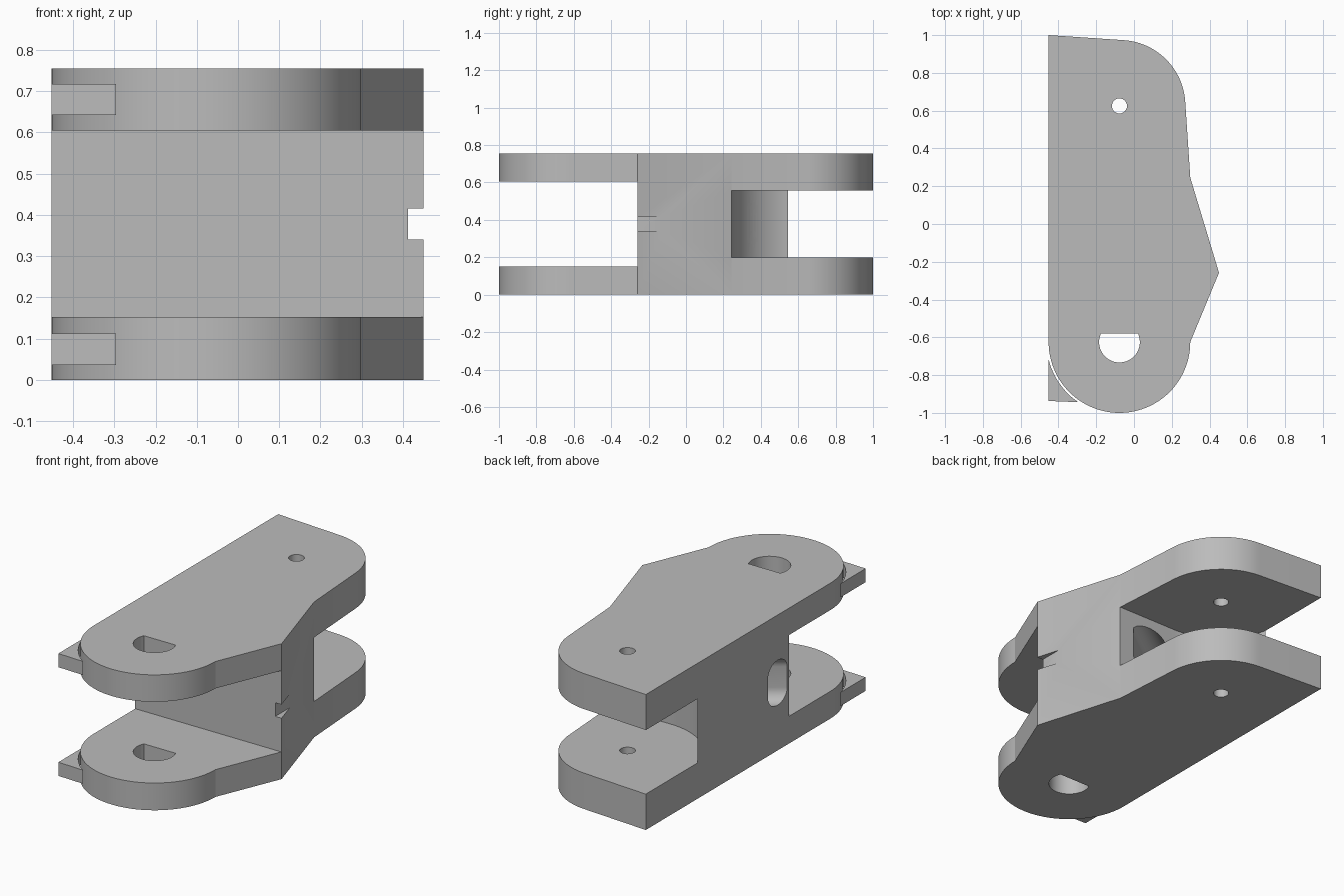
import bpy, bmesh, math
from mathutils import Vector, Matrix

if "Cube" in bpy.data.objects:
    bpy.data.objects.remove(bpy.data.objects["Cube"], do_unlink=True)

HEIGHT = 0.755
MID = HEIGHT / 2
FRONT = (-0.077, -0.625)   # front pivot centre
REAR = (-0.077, 0.625)     # rear pivot centre

grey = bpy.data.materials.new("plain grey")
grey.use_nodes = True
grey.diffuse_color = (0.5, 0.5, 0.5, 1)
grey.node_tree.nodes["Principled BSDF"].inputs["Base Color"].default_value = (0.5, 0.5, 0.5, 1)


def arc(centre, r, a0, a1, n=24):
    angles = [math.radians(a0 + (a1 - a0) * i / n) for i in range(n + 1)]
    return [(centre[0] + r * math.cos(a), centre[1] + r * math.sin(a)) for a in angles]


def prism(name, outline, z0, z1, matrix=None):
    """Extrude a flat outline from z0 to z1, then optionally place it."""
    bm = bmesh.new()
    face = bm.faces.new([bm.verts.new((x, y, z0)) for x, y in outline])
    top = bmesh.ops.extrude_face_region(bm, geom=[face])["geom"]
    bmesh.ops.translate(bm, vec=(0, 0, z1 - z0),
                        verts=[v for v in top if isinstance(v, bmesh.types.BMVert)])
    if matrix:
        bm.transform(matrix)
    bmesh.ops.recalc_face_normals(bm, faces=bm.faces)
    mesh = bpy.data.meshes.new(name)
    bm.to_mesh(mesh)
    bm.free()
    mesh.materials.append(grey)
    obj = bpy.data.objects.new(name, mesh)
    bpy.context.collection.objects.link(obj)
    return obj


def passage(name, outline, start, end):
    """Extrude an outline along the line from start to end."""
    start, end = Vector(start), Vector(end)
    way = end - start
    matrix = Matrix.Translation(start) @ way.to_track_quat('Z', 'Y').to_matrix().to_4x4()
    return prism(name, outline, 0, way.length, matrix)


def box(x0, x1, y0, y1):
    return [(x0, y0), (x1, y0), (x1, y1), (x0, y1)]


def circle(centre, r, n=24):
    return arc(centre, r, 0, 360, n)[:-1]


def activate(obj):
    bpy.ops.object.select_all(action='DESELECT')
    obj.select_set(True)
    bpy.context.view_layer.objects.active = obj


def cut(obj, cutter):
    cutter.hide_render = True
    mod = obj.modifiers.new("cut", 'BOOLEAN')
    mod.operation, mod.solver, mod.object = 'DIFFERENCE', 'EXACT', cutter
    activate(obj)
    bpy.ops.object.modifier_apply(modifier=mod.name)
    bpy.data.objects.remove(cutter, do_unlink=True)


# Solid link body
outline = ([(-0.452, 1.0)] + arc(REAR, 0.349, 86, 4)
           + [(0.298, 0.245), (0.45, -0.258)] + arc(FRONT, 0.375, 0, -180, 48))
body = prism("link_body", outline, 0, HEIGHT)

# Front fork gap
cut(body, prism("front_gap", box(-1, 1, -1.5, -0.26), 0.152, 0.605))

# Rear fork gap with a round clearance about the pivot
rear_gap = ([(1, 0.242)] + arc(REAR, 0.383, 270, 192) + [(-0.7, 0.545), (-0.7, 1.3), (1, 1.3)])
cut(body, prism("rear_gap", rear_gap, 0.2, 0.557))

# Pivot holes: a D shape in front, a small round one behind
cut(body, prism("d_hole", arc(FRONT, 0.108, 155, 385, 32), -0.1, 1))
cut(body, prism("pin_hole", circle(REAR, 0.04), -0.1, 1))

# Oblique oval passage from the flat side to the rear gap
oval = arc((0, 0.057), 0.068, 0, 180, 16) + arc((0, -0.057), 0.068, 180, 360, 16)
cut(body, passage("oval_passage", oval, (-0.59, -0.262, MID), (0.17, 0.291, MID)))

# Pairs of slanted small holes on both sides of the rear gap
hole = circle((0, 0), 0.037)
for z in (0.305, 0.457):
    cut(body, passage("side_hole", hole, (-0.52, 0.024, z), (-0.3, 0.445, z)))
    cut(body, passage("back_hole", hole, (0.37, -0.2, MID), (0.226, 0.28, z)))

# Notch and hole in the front edge
cut(body, prism("edge_notch", box(0.412, 0.6, -0.4, -0.1), 0.34, 0.416))
cut(body, passage("edge_hole", circle((0, 0), 0.038), (0.387, -0.4, MID), (0.37, -0.15, MID)))

# Corner tabs beside the rounded fork ends
tab = [(-0.452, -0.937)] + arc(FRONT, 0.386, 235.5, 193.5, 12)
tabs = [prism(name, tab, z, z + 0.076)
        for name, z in (("lower_corner_tab", 0.036), ("upper_corner_tab", 0.642))]

for obj in [body] + tabs:
    activate(obj)
    bpy.ops.object.shade_smooth_by_angle(angle=math.radians(20))
